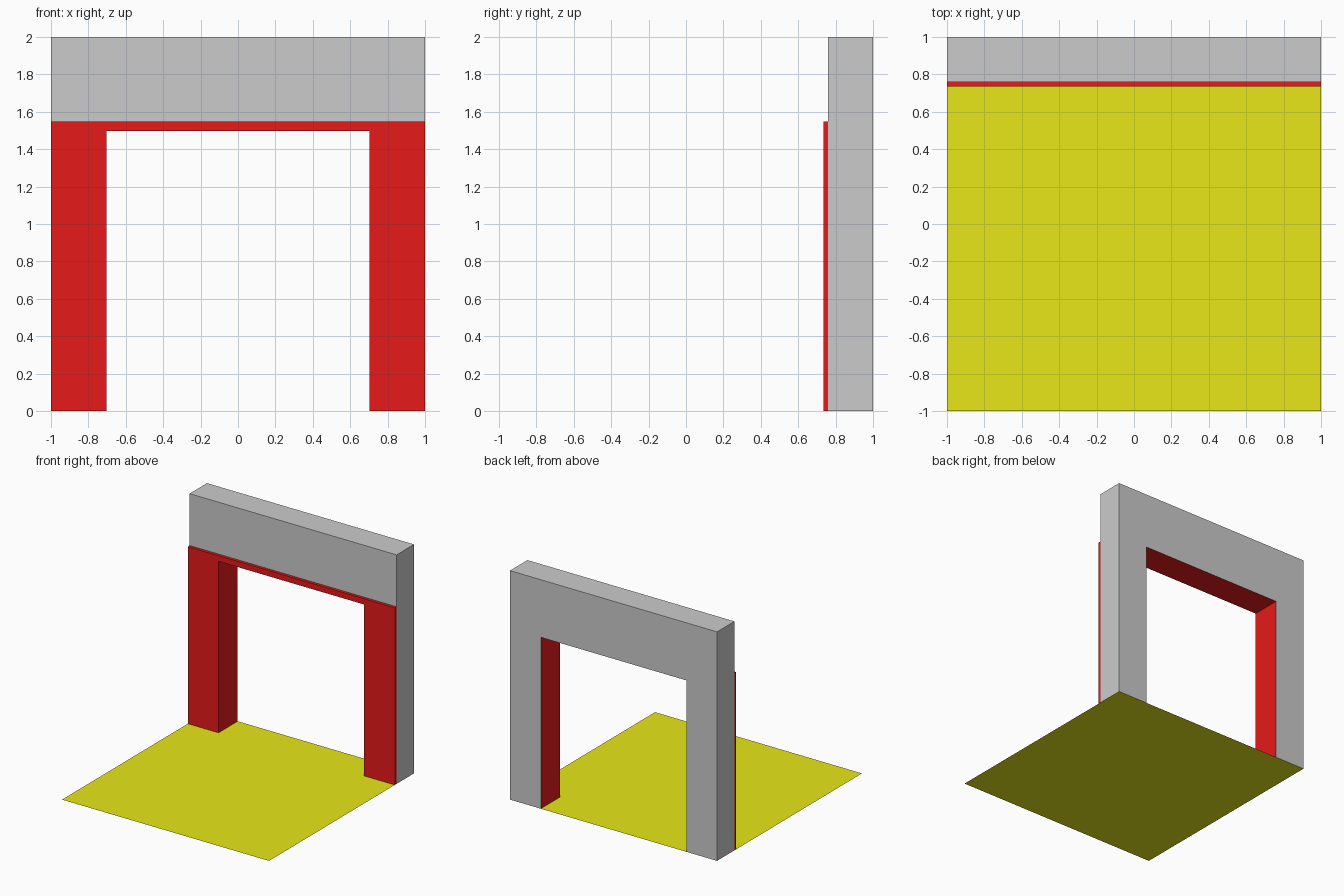
import bpy, bmesh

if "Cube" in bpy.data.objects:
    bpy.data.objects.remove(bpy.data.objects["Cube"])


def material(name, color):
    mat = bpy.data.materials.new(name)
    mat.diffuse_color = (*color, 1.0)
    mat.use_nodes = True
    mat.node_tree.nodes["Principled BSDF"].inputs["Base Color"].default_value = mat.diffuse_color
    return mat


def add_object(name, bm, mats):
    mesh = bpy.data.meshes.new(name)
    bm.to_mesh(mesh)
    bm.free()
    for mat in mats:
        mesh.materials.append(mat)
    obj = bpy.data.objects.new(name, mesh)
    bpy.context.collection.objects.link(obj)
    return obj


def portal(name, height, y_front, y_back, mats, open_back=False):
    """Upside-down U profile extruded along y; feet stay open on the floor."""
    half = [(1.0, 0.0), (1.0, height), (OPEN_X, OPEN_Z), (OPEN_X, 0.0)]
    outline = [half[0], half[1], (-1.0, height), (-1.0, 0.0),
               (-OPEN_X, 0.0), (-OPEN_X, OPEN_Z), half[2], half[3]]
    bm = bmesh.new()
    front = [bm.verts.new((x, y_front, z)) for x, z in outline]
    back = [bm.verts.new((x, y_back, z)) for x, z in outline]
    bm.faces.new(front)
    if not open_back:
        bm.faces.new(back[::-1])
    n = len(outline)
    for i in range(n):
        j = (i + 1) % n
        if outline[i][1] == 0 and outline[j][1] == 0:
            continue
        face = bm.faces.new((front[j], front[i], back[i], back[j]))
        # opening lining uses the last material
        if i in (4, 5, 6):
            face.material_index = len(mats) - 1
    bmesh.ops.recalc_face_normals(bm, faces=bm.faces)
    return add_object(name, bm, mats)


OPEN_X, OPEN_Z = 0.703, 1.497
grey = material("wall_grey", (0.6, 0.6, 0.6))
red = material("trim_red", (0.8, 0.01, 0.01))
yellow = material("floor_yellow", (0.8, 0.8, 0.01))

# Wall with a red-lined doorway
portal("doorway_wall", 2.0, 0.76, 1.0, [grey, red])

# Raised trim on the front of the wall
portal("door_trim", 1.547, 0.735, 0.76, [red], open_back=True)

# Thin flat floor
bm = bmesh.new()
bmesh.ops.create_grid(bm, x_segments=1, y_segments=1, size=1.0)
add_object("floor", bm, [yellow])
